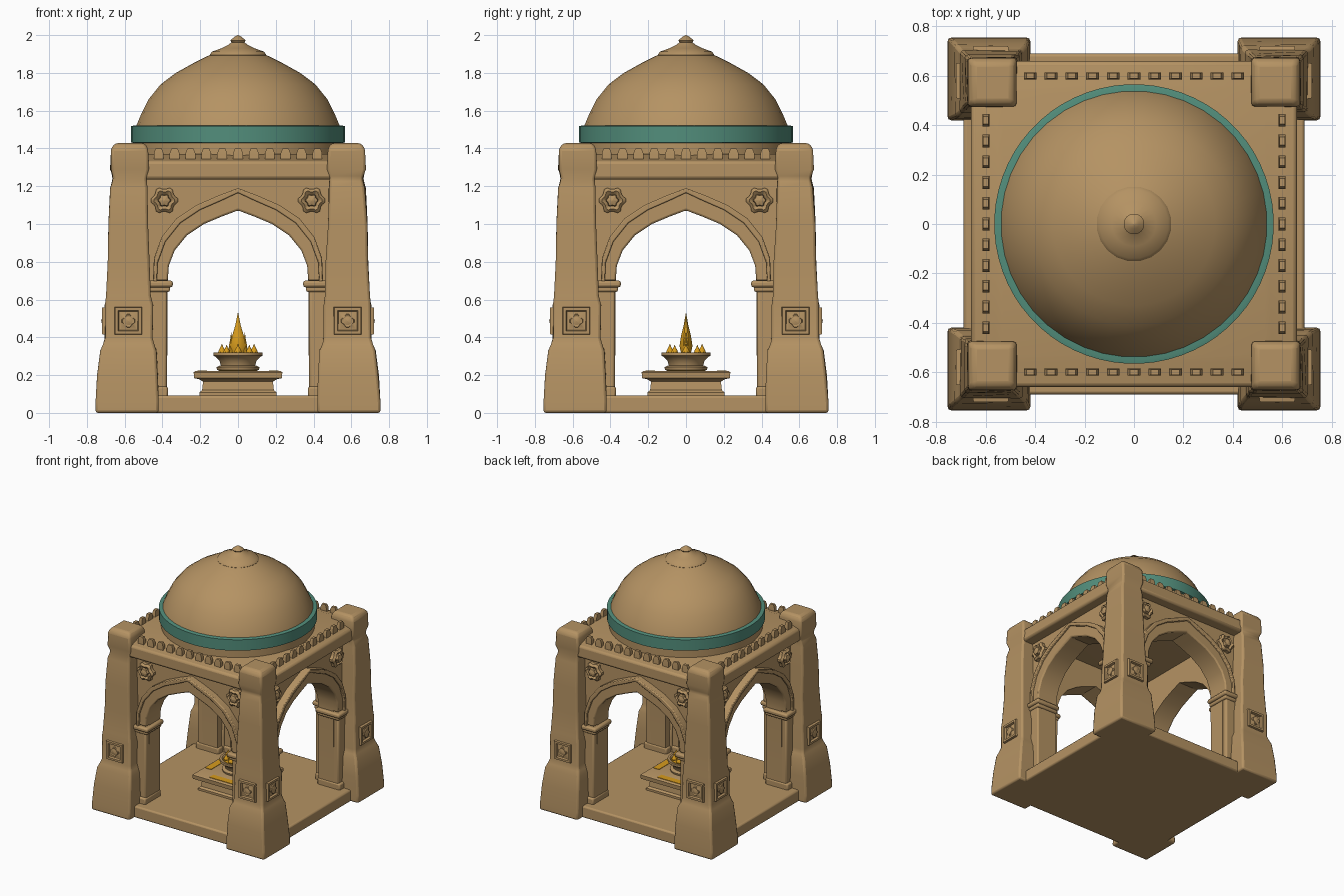
import bpy, bmesh, math, random
from mathutils import Matrix, Vector

if "Cube" in bpy.data.objects:
    bpy.data.objects.remove(bpy.data.objects["Cube"])
random.seed(4)

def material(name, rgb):
    m = bpy.data.materials.new(name)
    m.diffuse_color = (*rgb, 1)
    m.use_nodes = True
    m.node_tree.nodes["Principled BSDF"].inputs["Base Color"].default_value = m.diffuse_color
    return m

STONE = material("sandstone", (0.46, 0.29, 0.125))
TEAL = material("teal_glaze", (0.085, 0.27, 0.20))
FIRE = material("fire_gold", (0.68, 0.33, 0.012))

def finish(name, bm, mat, angle=40, bevel=0):
    bmesh.ops.recalc_face_normals(bm, faces=bm.faces)
    me = bpy.data.meshes.new(name)
    bm.to_mesh(me)
    bm.free()
    me.materials.append(mat)
    ob = bpy.data.objects.new(name, me)
    bpy.context.collection.objects.link(ob)
    if bevel:
        b = ob.modifiers.new("worn_edges", 'BEVEL')
        b.width, b.segments, b.limit_method = bevel, 2, 'ANGLE'
    bpy.ops.object.select_all(action='DESELECT')
    ob.select_set(True)
    bpy.context.view_layer.objects.active = ob
    bpy.ops.object.shade_smooth_by_angle(angle=math.radians(angle))
    return ob

def rings_to_bm(rings):
    """Skin a stack of equal-sized point rings and cap both ends."""
    bm = bmesh.new()
    vs = [[bm.verts.new(p) for p in r] for r in rings]
    n = len(vs[0])
    for a, b in zip(vs, vs[1:]):
        for i in range(n):
            j = (i + 1) % n
            bm.faces.new((a[i], a[j], b[j], b[i]))
    bm.faces.new(vs[0])
    bm.faces.new(vs[-1])
    return bm

def lathe(name, profile, mat, segs=48, loc=(0, 0, 0), outward=False, lobes=0, squash=1, angle=40):
    """Turn (radius, height); four segments give a square of that half-width."""
    k = math.sqrt(2) if segs == 4 else 1
    rings = []
    for r, h in profile:
        ring = []
        for i in range(segs):
            a = 2 * math.pi * (i + 0.5) / segs
            q = max(r, 0.001) * k * (1 + (0.13 * math.cos(lobes * a) if lobes else 0))
            ring.append((q * math.cos(a), q * math.sin(a) * squash, h))
        rings.append(ring)
    bm = rings_to_bm(rings)
    if outward:  # face towards -y
        bm.transform(Matrix.Rotation(math.pi / 2, 4, 'X'))
    bm.transform(Matrix.Translation(loc))
    return finish(name, bm, mat, angle)

def box(name, x, y, z, mat, bevel=0.0):
    bm = rings_to_bm([[(x[0], y[0], h), (x[1], y[0], h), (x[1], y[1], h), (x[0], y[1], h)] for h in z])
    return finish(name, bm, mat, bevel=bevel)

def arch_strip(name, inner, outer, y0, y1, bevel=0):
    """Solid band between two half curves, mirrored in x."""
    def full(c):
        return [(-x, z) for x, z in c] + [(x, z) for x, z in reversed(c[:-1])]
    rings = [[(a[0], y0, a[1]), (b[0], y0, b[1]), (b[0], y1, b[1]), (a[0], y1, a[1])]
             for a, b in zip(full(inner), full(outer))]
    return finish(name, rings_to_bm(rings), STONE, bevel=bevel)

def around(obs):
    """Repeat parts on the other three sides."""
    for ob in obs:
        for k in (1, 2, 3):
            c = ob.copy()
            bpy.context.collection.objects.link(c)
            c.rotation_euler.z = k * math.pi / 2

side = []

# floor
box("floor_slab", (-0.69, 0.69), (-0.69, 0.69), (0, 0.092), STONE, 0.012)

# tapered corner pillar: (height, inner edge, outer edge)
levels = [(0, .42, .755), (.06, .42, .754), (.2, .425, .743), (.33, .43, .727), (.365, .445, .712),
          (.4, .45, .703), (.57, .45, .703), (.62, .46, .698), (.8, .467, .69), (1.0, .478, .684),
          (1.19, .48, .674), (1.24, .487, .662), (1.29, .475, .674), (1.40, .476, .672), (1.428, .495, .65)]
rings = []
for z, a, b in levels:
    j = lambda: random.uniform(-.004, .004) if .1 < z < 1.38 else 0
    rings.append([(p + j(), q + j(), z) for p, q in ((a, -b), (b, -b), (b, -a), (a, -a))])
side.append(finish("corner_pillar", rings_to_bm(rings), STONE, 35, 0.014))

# arched wall and raised arch band
arch = [(.372, .7), (.366, .78), (.335, .86), (.27, .94), (.18, 1.0), (.085, 1.04), (0, 1.072)]
band = [(.45, .7), (.445, .82), (.405, .93), (.325, 1.03), (.22, 1.10), (.105, 1.15), (0, 1.19)]
edge = [(.5, .7), (.5, .85), (.5, 1.0), (.5, 1.25), (.3, 1.25), (.12, 1.25), (0, 1.25)]
side.append(arch_strip("arched_wall", [(.376, .08)] + arch, [(.5, .08)] + edge, -.575, -.44))
side.append(arch_strip("arch_band", arch, band, -.615, -.565, 0.01))
rim_in = [(x * .94 + .0, z - .0) for x, z in band]
rim_in = [(x - .02 if x else 0, z - .025) for x, z in band]
side.append(arch_strip("arch_rim", rim_in, band, -.632, -.60, 0.006))

# jamb posts, imposts, spandrel rosettes, pillar panels
for s in (-1, 1):
    xs = lambda a, b: tuple(sorted((s * a, s * b)))
    side.append(box("jamb_post", xs(.376, .47), (-.615, -.44), (.08, .65), STONE, .012))
    side.append(box("jamb_foot", xs(.37, .47), (-.63, -.43), (.08, .14), STONE, .012))
    side.append(box("impost", xs(.345, .48), (-.64, -.43), (.665, .70), STONE, .012))
    side.append(box("impost_neck", xs(.36, .48), (-.625, -.435), (.64, .67), STONE, .01))
    side.append(lathe("rosette", [(.066, 0), (.066, .03), (.05, .045), (.032, .03), (.028, .05), (.0, .06)],
                      STONE, 24, (s * .39, -.57, 1.125), True, lobes=6))
    side.append(lathe("pillar_panel", [(.074, 0), (.07, .022), (.054, .022), (.049, .006), (.044, .006),
                                       (.022, .02), (0, .026)], STONE, 4, (s * .58, -.698, .487), True))
    side.append(lathe("panel_flower", [(.036, 0), (.03, .018), (.012, .014), (0, .022)],
                      STONE, 16, (s * .58, -.702, .487), True, lobes=4))

# entablature beam and crest of small merlons
side.append(box("beam", (-.5, .5), (-.66, -.44), (1.235, 1.335), STONE, .018))
for i in range(11):
    x = -.42 + i * .084
    bm = rings_to_bm([[(x - w, -.6 - d, z), (x + w, -.6 - d, z), (x + w, -.6 + d, z), (x - w, -.6 + d, z)]
                      for w, d, z in ((.026, .014, 1.32), (.026, .014, 1.375), (.016, .011, 1.40))])
    side.append(finish("crest_merlon", bm, STONE, 50))
around(side)

# roof slab rising to the drum
lathe("roof_slab", [(.5, 1.235), (.62, 1.25), (.64, 1.335), (.56, 1.36), (.53, 1.37)], STONE, 4)
lathe("drum", [(.55, 1.33), (.55, 1.435)], STONE, 64)

# glazed ring
lathe("glazed_ring", [(.55, 1.428), (.566, 1.432), (.566, 1.518), (.55, 1.522)], TEAL, 64)

# dome and finial
lathe("dome", [(.545, 1.50), (.538, 1.525), (.515, 1.58), (.475, 1.66), (.41, 1.74), (.33, 1.80),
               (.24, 1.85), (.16, 1.89), (.10, 1.91)], STONE, 40, angle=60)
lathe("finial", [(.145, 1.875), (.152, 1.895), (.14, 1.912), (.09, 1.93), (.05, 1.95), (.034, 1.962),
                 (.042, 1.972), (.02, 1.99), (0, 2.0)], STONE, 20)

# altar with stepped square base
lathe("altar", [(.205, .08), (.205, .108), (.19, .12), (.185, .165), (.205, .178), (.232, .184),
                (.235, .215), (.226, .222)], STONE, 4)
inlay = box("altar_inlay", (-.1, .1), (-.215, -.165), (.218, .2255), FIRE)
around([inlay])

# fire bowl with hollow top
lathe("fire_bowl", [(.085, .215), (.112, .228), (.115, .242), (.092, .252), (.098, .275), (.122, .298),
                    (.132, .303), (.132, .32), (.115, .32), (.105, .308), (0, .305)], STONE, 24)
lathe("embers", [(.108, .306), (.104, .314), (.05, .32), (0, .322)], FIRE, 16)

# flames
def flame(name, x, y, width, top, squash=1):
    h = top - .31
    lathe(name, [(width * .7, .31), (width, .31 + h * .2), (width * .75, .31 + h * .45),
                 (width * .35, .31 + h * .7), (0, top)], FIRE, 8, (x, y, 0), squash=squash)

flame("main_flame", 0, 0, .044, .53, .85)
for s in (-1, 1):
    flame("side_flame", s * .036, 0, .016, .425)
    flame("small_flame", s * .085, 0, .022, .365)
    flame("small_flame", 0, s * .085, .022, .365)
    flame("small_flame", s * .06, s * .06, .02, .36)
    flame("small_flame", s * .06, -s * .06, .02, .36)
